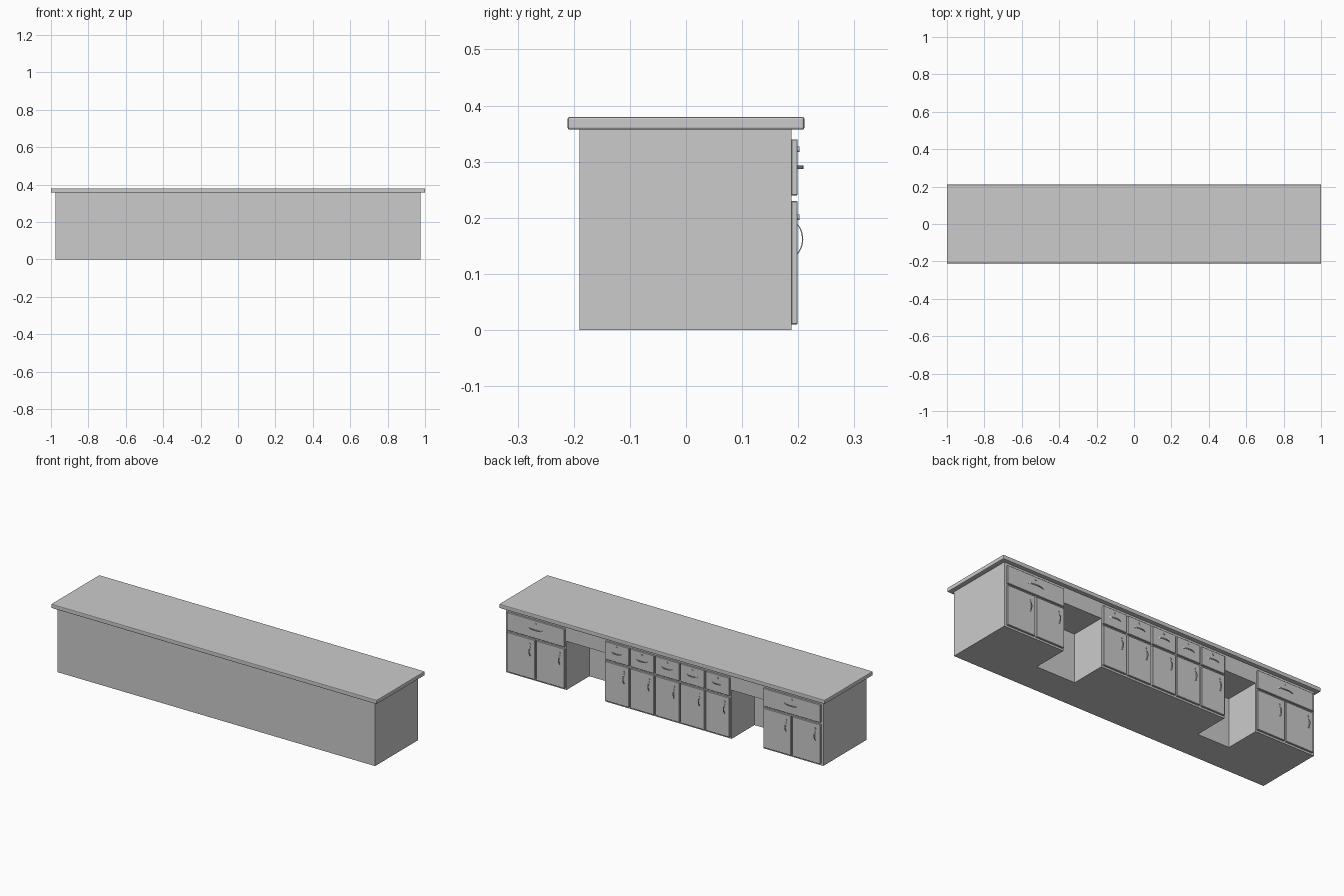
import bpy, bmesh
from math import sin, cos, pi

if "Cube" in bpy.data.objects:
    bpy.data.objects.remove(bpy.data.objects["Cube"])

FACE_Y = 0.188      # cabinet face plane
PANEL_Y = 0.199     # outer face of doors and drawers


def box(name, x, y, z, bevel=0.0, segments=1):
    """Box from (min, max) ranges, with optional bevelled edges."""
    bpy.ops.mesh.primitive_cube_add(size=1)
    o = bpy.context.object
    o.name = name
    for v in o.data.vertices:
        for i, r in enumerate((x, y, z)):
            v.co[i] = r[0] if v.co[i] < 0 else r[1]
    if bevel:
        m = o.modifiers.new("bevel", 'BEVEL')
        m.width, m.segments = bevel, segments
    return o


def handle(name, x, z, length, vertical):
    """Bowed strap handle, standing off the panel face."""
    bm = bmesh.new()
    half_w, thick, rise, n = 0.003, 0.0022, 0.011, 12
    rings = []
    for i in range(n + 1):
        t = i / n
        a = (t - 0.5) * length
        y = PANEL_Y - 0.001 + rise * sin(pi * t) ** 0.7
        ring = []
        for w, d in ((-half_w, -thick), (half_w, -thick), (half_w, 0), (-half_w, 0)):
            p = (x + w, y + d, z + a) if vertical else (x + a, y + d, z + w)
            ring.append(bm.verts.new(p))
        rings.append(ring)
    for r, s in zip(rings, rings[1:]):
        for k in range(4):
            bm.faces.new((r[k], r[(k + 1) % 4], s[(k + 1) % 4], s[k]))
    bm.faces.new(rings[0])
    bm.faces.new(rings[-1])
    bmesh.ops.recalc_face_normals(bm, faces=bm.faces)
    me = bpy.data.meshes.new(name)
    bm.to_mesh(me)
    bm.free()
    o = bpy.data.objects.new(name, me)
    bpy.context.collection.objects.link(o)


def lock(name, x, z):
    bpy.ops.mesh.primitive_cylinder_add(vertices=16, radius=0.005, depth=0.004,
                                        location=(x, PANEL_Y + 0.001, z),
                                        rotation=(pi / 2, 0, 0))
    bpy.context.object.name = name


def door(x0, x1):
    box("door", (x0, x1), (FACE_Y - 0.001, PANEL_Y), (0.01, 0.23), 0.0015)
    hx = x0 + 0.03
    handle("door_handle", hx, 0.162, 0.055, True)
    lock("door_lock", hx, 0.201)


def drawer(x0, x1, grip):
    box("drawer", (x0, x1), (FACE_Y - 0.001, PANEL_Y), (0.24, 0.34), 0.0015)
    cx = (x0 + x1) / 2
    handle("drawer_handle", cx, 0.29, grip, False)
    lock("drawer_lock", cx, 0.322)


# Counter body with two kneeholes cut out under an apron
body = box("counter_body", (-0.975, 0.975), (-0.19, FACE_Y), (0, 0.359))
for x in ((0.364, 0.602), (-0.608, -0.412)):
    cut = box("kneehole_cutter", x, (-0.012, 0.3), (-0.1, 0.27))
    cut.hide_render = True
    m = body.modifiers.new("kneehole", 'BOOLEAN')
    m.operation, m.solver, m.object = 'DIFFERENCE', 'EXACT', cut
    bpy.context.view_layer.objects.active = body
    bpy.ops.object.modifier_apply(modifier=m.name)
    bpy.data.objects.remove(cut)

# Countertop with softened edges
box("countertop", (-1, 1), (-0.211, 0.211), (0.357, 0.38), 0.004, 2)

# Wide end cabinets: one drawer over two doors
for x0, x1 in ((0.607, 0.962), (-0.963, -0.613)):
    mid = (x0 + x1) / 2
    drawer(x0, x1, 0.1)
    door(x0, mid - 0.004)
    door(mid + 0.004, x1)

# Middle cabinet: five narrow drawer and door bays
pitch = 0.1545
for i in range(5):
    x0 = -0.41 + i * pitch + 0.004
    x1 = x0 + pitch - 0.008
    drawer(x0, x1, 0.074)
    door(x0, x1)
